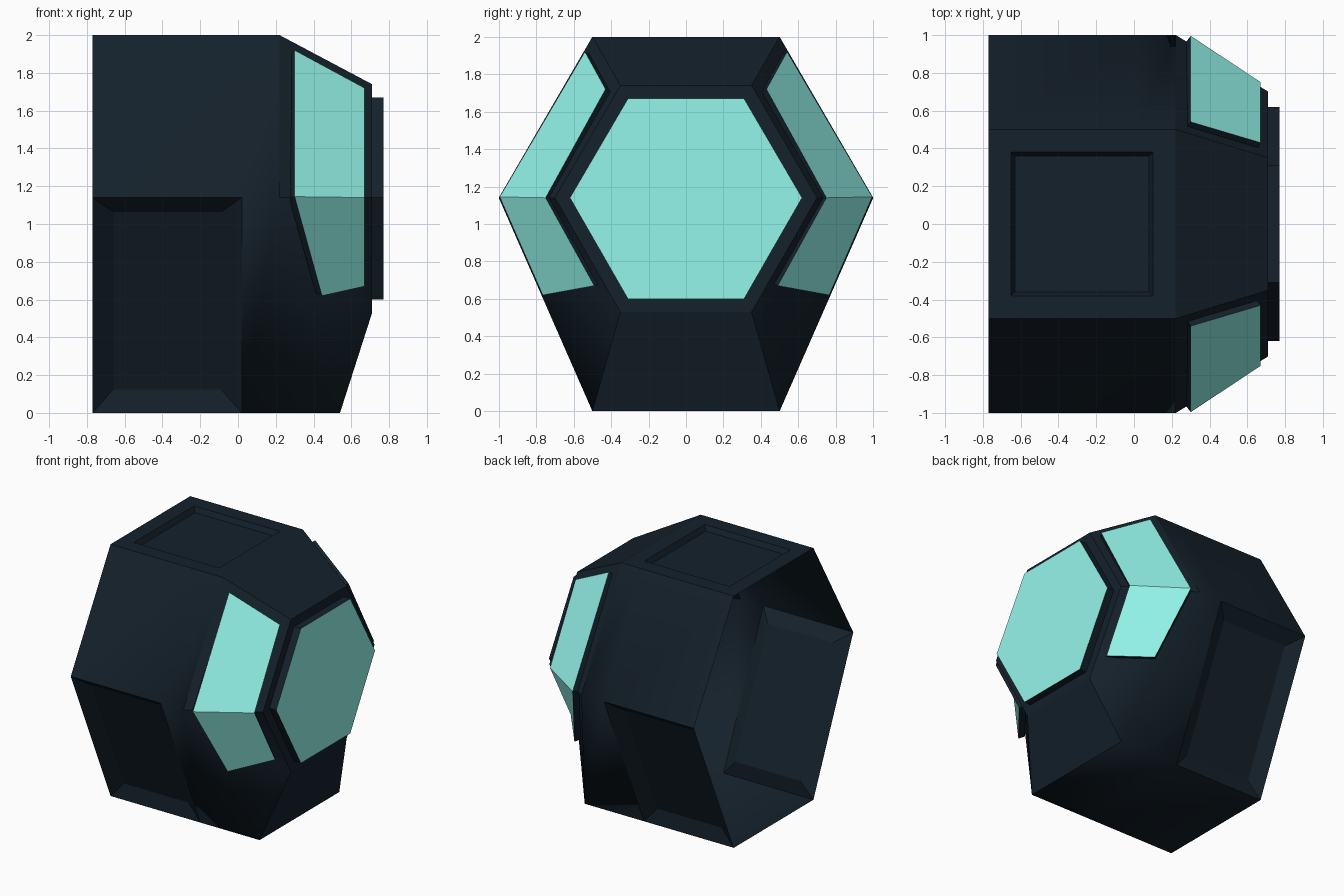
import bpy, bmesh

if "Cube" in bpy.data.objects:
    bpy.data.objects.remove(bpy.data.objects["Cube"])


def material(name, rgb):
    m = bpy.data.materials.new(name)
    m.diffuse_color = (*rgb, 1)
    m.use_nodes = True
    m.node_tree.nodes["Principled BSDF"].inputs["Base Color"].default_value = m.diffuse_color
    return m


DARK = material("dark_shell", (0.007, 0.015, 0.024))
TEAL = material("teal_glass", (0.30, 0.92, 0.84))


def add_object(name, mesh, mats):
    ob = bpy.data.objects.new(name, mesh)
    bpy.context.collection.objects.link(ob)
    for m in mats:
        mesh.materials.append(m)
    return ob


def glass_panel(name, verts, faces, thickness, mirror=False):
    """Raised teal panel with dark side walls."""
    mesh = bpy.data.meshes.new(name)
    mesh.from_pydata(verts, [], faces)
    ob = add_object(name, mesh, [TEAL, DARK])
    if mirror:
        mod = ob.modifiers.new("mirror", 'MIRROR')
        mod.use_axis = (False, True, False)
    mod = ob.modifiers.new("thickness", 'SOLIDIFY')
    mod.thickness = thickness
    mod.offset = -1
    mod.material_offset = 1
    mod.material_offset_rim = 1
    return ob


def hexagon(w_mid, w_end, z_top, z_mid, z_low, xs):
    """Six points in the y-z plane; xs = x at top, middle and bottom corners."""
    half = [(xs[0], w_end, z_top), (xs[1], w_mid, z_mid), (xs[2], w_end, z_low)]
    return half + [(x, -y, z) for x, y, z in reversed(half)]


# Shell: hexagonal tube, open at the back, tapering to a smaller front hexagon
bm = bmesh.new()
BODY = (1.0, 0.5, 2.0, 1.14, 0.0)
sections = [
    hexagon(*BODY, (-0.77, -0.77, -0.77)),
    hexagon(*BODY, (0.02, 0.02, 0.02)),
    hexagon(*BODY, (0.22, 0.22, 0.54)),
    hexagon(0.70, 0.35, 1.74, 1.14, 0.53, (0.71, 0.71, 0.71)),
]
rings = [[bm.verts.new(p) for p in s] for s in sections]
# Flank and underside bands that are shaded smoothly into each other
SMOOTH = {(0, 0), (0, 4), (0, 2), (1, 0), (1, 1), (1, 2), (1, 3), (1, 4), (2, 1), (2, 3)}
faces = {}
for k in range(3):
    a, b = rings[k], rings[k + 1]
    for i in range(6):
        j = (i + 1) % 6
        faces[k, i] = bm.faces.new((a[i], b[i], b[j], a[j]))
        faces[k, i].smooth = (k, i) in SMOOTH
bm.faces.new(list(reversed(rings[3])))

# Fold the two twisted lower taper faces from rim corner to front corner
bmesh.utils.face_split(faces[2, 1], rings[2][1], rings[3][2])
bmesh.utils.face_split(faces[2, 3], rings[2][4], rings[3][3])
bm.normal_update()

# Sloped recesses in the lower sides
bmesh.ops.inset_individual(bm, faces=[faces[0, 1], faces[0, 3]],
                           thickness=0.11, depth=-0.06, use_even_offset=True)

# Shallow square recess in the roof
top = bmesh.utils.face_join([faces[0, 5], faces[1, 5]])
bm.normal_update()
bmesh.ops.inset_individual(bm, faces=[top], thickness=0.12, use_even_offset=True)
bmesh.ops.inset_individual(bm, faces=[top], thickness=0.02, depth=-0.04,
                           use_even_offset=True)

mesh = bpy.data.meshes.new("shell")
bm.to_mesh(mesh)
bm.free()
add_object("shell", mesh, [DARK])

# Front window
front = hexagon(0.62, 0.31, 1.67, 1.14, 0.60, (0.77, 0.77, 0.77))
glass_panel("front_window", front, [(5, 4, 3, 2, 1, 0)], 0.065)

# Folded side windows, mirrored across y
side = [(0.30, 0.54, 1.92), (0.30, 0.995, 1.145), (0.67, 0.75, 1.14),
        (0.67, 0.43, 1.72), (0.67, 0.49, 0.67), (0.445, 0.765, 0.62)]
glass_panel("side_windows", side, [(3, 2, 1, 0), (1, 2, 4, 5)], 0.05, mirror=True)
